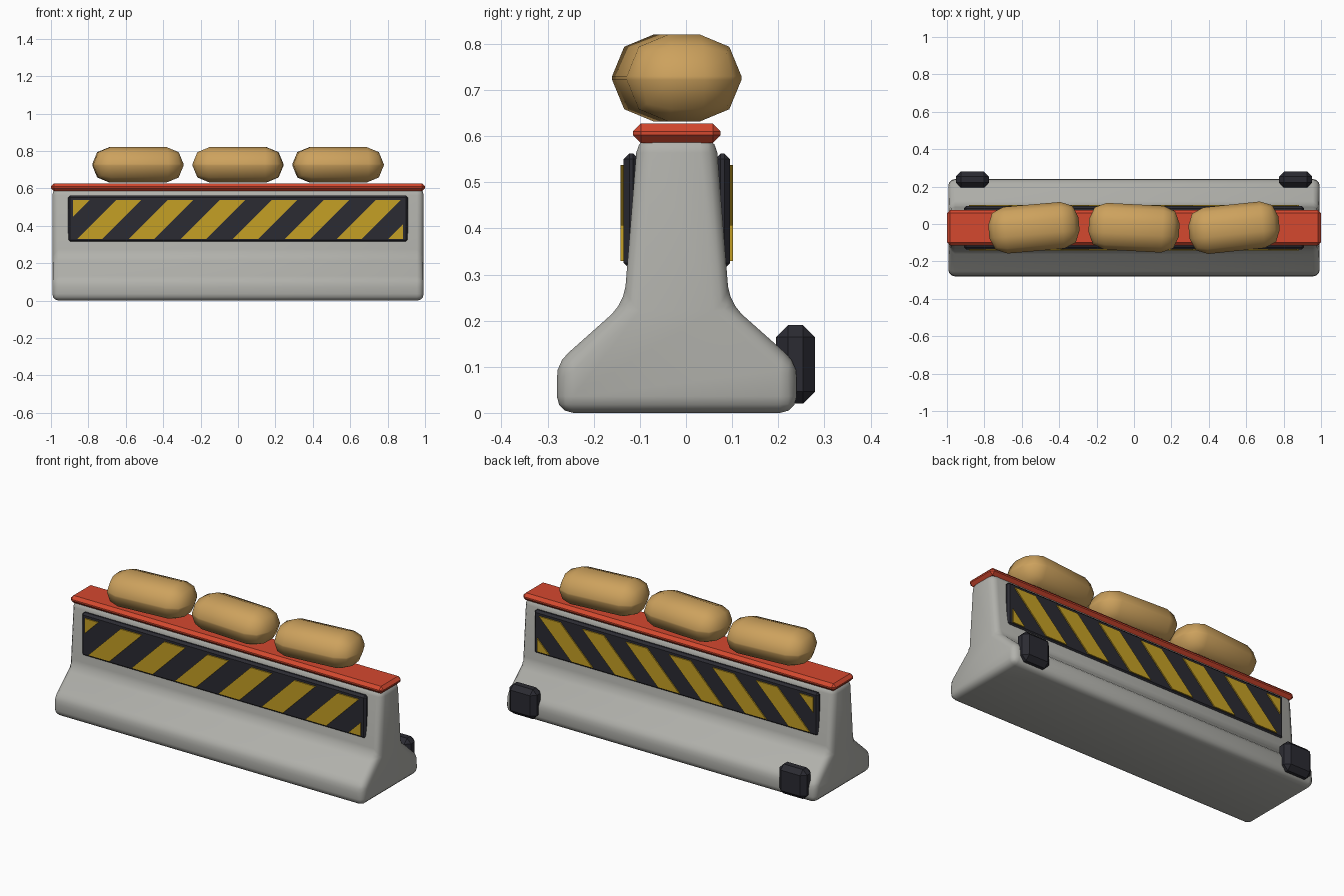
import bpy, bmesh, math
from mathutils import Matrix, Vector

if "Cube" in bpy.data.objects:
    bpy.data.objects.remove(bpy.data.objects["Cube"])

CY = -0.02  # centre line of the barrier in y


def material(name, rgb):
    m = bpy.data.materials.new(name)
    m.diffuse_color = (*rgb, 1)
    m.use_nodes = True
    m.node_tree.nodes["Principled BSDF"].inputs["Base Color"].default_value = m.diffuse_color
    return m


GREY = material("concrete_grey", (0.44, 0.44, 0.41))
RED = material("cap_red", (0.66, 0.065, 0.028))
DARK = material("dark_rubber", (0.024, 0.024, 0.032))
YELLOW = material("hazard_yellow", (0.56, 0.35, 0.018))
TAN = material("sandbag_tan", (0.61, 0.36, 0.11))


def finish(bm, name, mat, bevel=0, segments=1, smooth_angle=None):
    """Bevel all edges, shade and add the mesh to the scene."""
    if bevel:
        bmesh.ops.bevel(bm, geom=bm.edges[:], offset=bevel, segments=segments,
                        profile=0.5, affect='EDGES', clamp_overlap=True)
    bmesh.ops.recalc_face_normals(bm, faces=bm.faces[:])
    me = bpy.data.meshes.new(name)
    bm.to_mesh(me)
    bm.free()
    me.materials.append(mat)
    if smooth_angle:
        for p in me.polygons:
            p.use_smooth = True
        me.set_sharp_from_angle(angle=math.radians(smooth_angle))
    ob = bpy.data.objects.new(name, me)
    bpy.context.collection.objects.link(ob)
    return ob


def box(name, centre, size, mat, bevel, segments=1, smooth_angle=None, turn=0):
    bm = bmesh.new()
    bmesh.ops.create_cube(bm, size=1, matrix=Matrix.Diagonal((*size, 1)))
    ob = finish(bm, name, mat, bevel, segments, smooth_angle)
    ob.location = centre
    ob.rotation_euler.z = math.radians(turn)
    return ob


def extrude_face(bm, face, vec):
    ext = bmesh.ops.extrude_face_region(bm, geom=[face])["geom"]
    bmesh.ops.translate(bm, vec=vec, verts=[v for v in ext if isinstance(v, bmesh.types.BMVert)])


# Concrete barrier: symmetric profile swept along x
half = [(0.26, 0), (0.26, 0.108), (0.114, 0.238), (0.085, 0.6)]
profile = half + [(-y, z) for y, z in reversed(half)]
bm = bmesh.new()
face = bm.faces.new([bm.verts.new((-0.993, CY + y, z)) for y, z in profile])
extrude_face(bm, face, (1.986, 0, 0))
finish(bm, "barrier_body", GREY, 0.036, 3, 40)

# Red cap rail
box("cap_rail", (0, CY, 0.606), (2.0, 0.19, 0.042), RED, 0.017)

# Hazard boards with diagonal stripes, front and back
Z0, Z1, XMAX = 0.329, 0.537, 0.882
PITCH, WIDTH = 0.2775, 0.136
for side, label in ((-1, "front"), (1, "back")):
    box(f"{label}_board", (0, CY + side * 0.099, 0.4375), (1.818, 0.032, 0.25), DARK, 0.012)
    bm = bmesh.new()
    y = CY + side * 0.1135
    for k in range(-1, 7):
        x = -0.861 + k * PITCH
        rise = Z1 - Z0
        bm.faces.new([bm.verts.new(p) for p in (
            (x, y, Z0), (x + WIDTH, y, Z0), (x + WIDTH + rise, y, Z1), (x + rise, y, Z1))])
    # trim the end stripes to the board
    for s in (-1, 1):
        bmesh.ops.bisect_plane(bm, geom=bm.verts[:] + bm.edges[:] + bm.faces[:],
                               plane_co=(s * XMAX, 0, 0), plane_no=(s, 0, 0), clear_outer=True)
    for f in bm.faces[:]:
        extrude_face(bm, f, Vector((0, side * 0.008, 0)))
    finish(bm, f"{label}_stripes", YELLOW)

# Rubber blocks on the back
for s, label in ((-1, "left"), (1, "right")):
    box(f"{label}_rubber_block", (s * 0.864, 0.2375, 0.105), (0.176, 0.085, 0.17), DARK, 0.026)

# Sandbags resting on the cap
for i, (x, turn) in enumerate(((-0.535, 5), (0, -3), (0.535, 6))):
    box(f"sandbag_{i + 1}", (x, CY, 0.726), (0.484, 0.25, 0.188), TAN, 0.09, 2, 60, turn)
